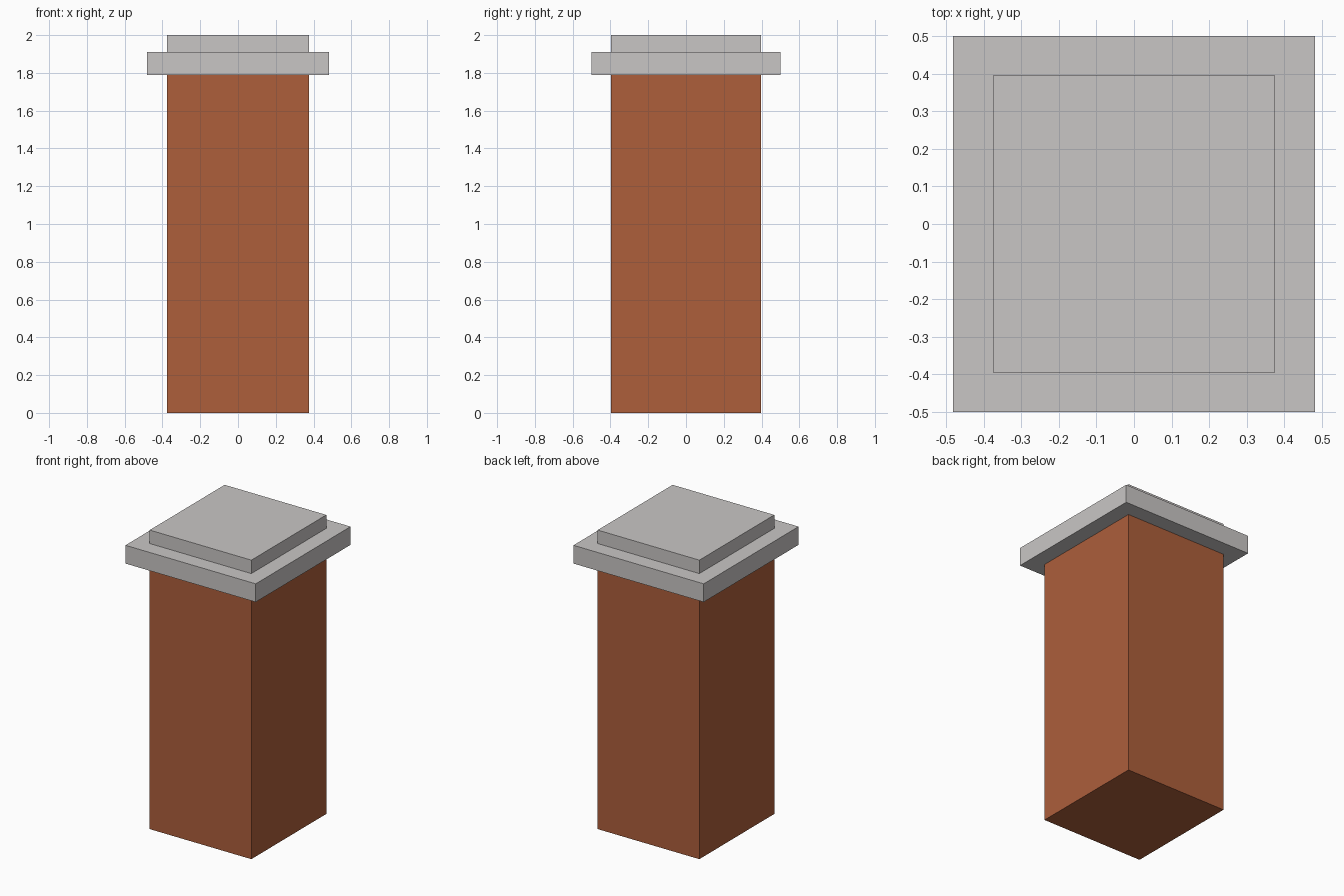
import bpy

if "Cube" in bpy.data.objects:
    bpy.data.objects.remove(bpy.data.objects["Cube"])


def material(name, rgb):
    m = bpy.data.materials.new(name)
    m.diffuse_color = (*rgb, 1.0)
    m.use_nodes = True
    m.node_tree.nodes["Principled BSDF"].inputs["Base Color"].default_value = m.diffuse_color
    return m


def box(name, half_x, half_y, z0, z1, mat):
    bpy.ops.mesh.primitive_cube_add(size=2, location=(0, 0, (z0 + z1) / 2))
    ob = bpy.context.object
    ob.name = name
    ob.scale = (half_x, half_y, (z1 - z0) / 2)
    bpy.ops.object.transform_apply(location=False, rotation=False, scale=True)
    ob.data.materials.append(mat)
    return ob


brick = material("brick orange", (0.418, 0.114, 0.044))
stone = material("light grey stone", (0.584, 0.565, 0.558))

# Brick shaft, overhanging slab and the smaller cap on top
box("pillar_shaft", 0.376, 0.396, 0.0, 1.788, brick)
box("coping_slab", 0.482, 0.501, 1.788, 1.91, stone)
box("top_cap", 0.376, 0.396, 1.91, 2.0, stone)
